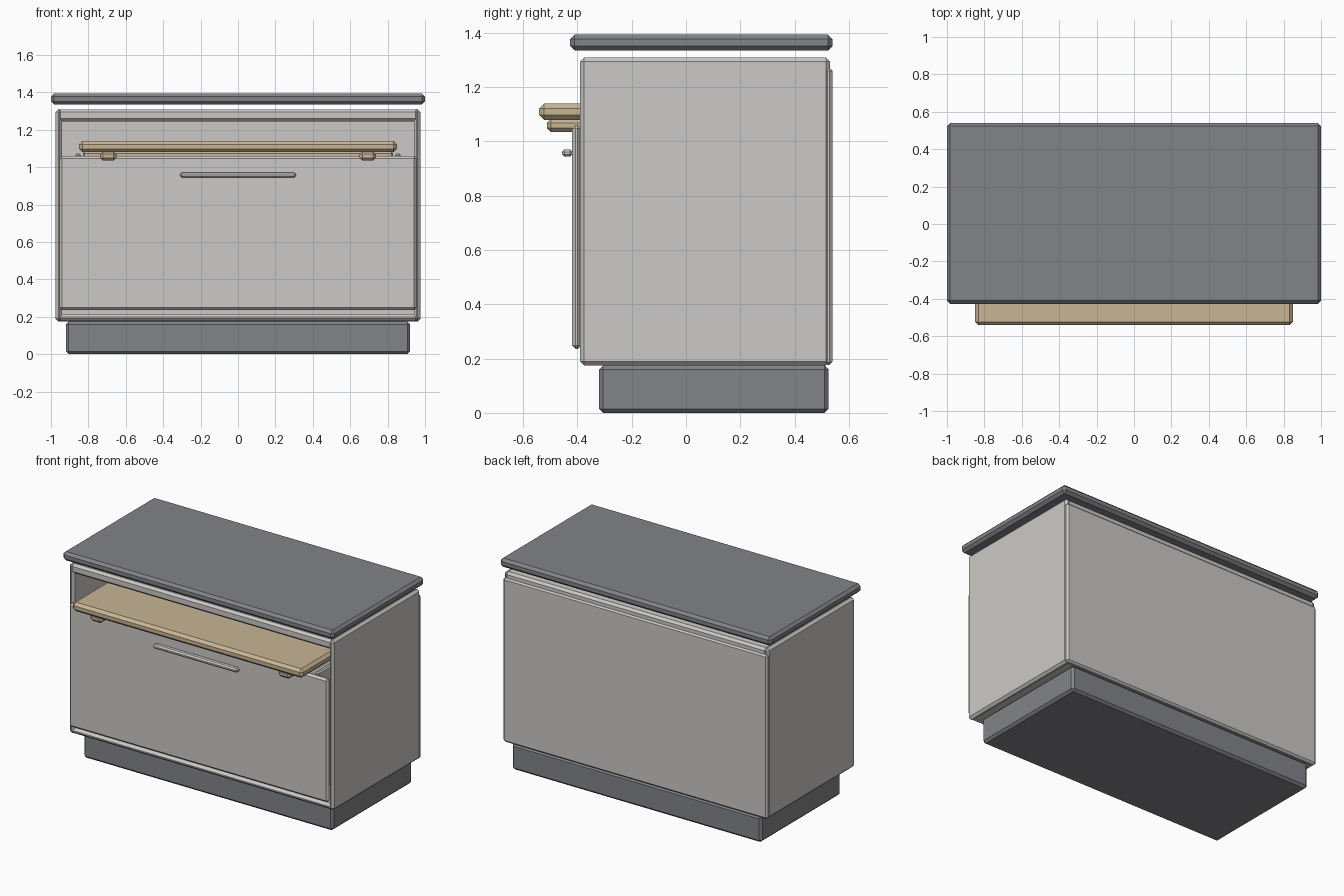
import bpy, bmesh

if "Cube" in bpy.data.objects:
    bpy.data.objects.remove(bpy.data.objects["Cube"])


def material(name, rgb):
    m = bpy.data.materials.new(name)
    m.diffuse_color = (*rgb, 1)
    m.use_nodes = True
    m.node_tree.nodes["Principled BSDF"].inputs["Base Color"].default_value = m.diffuse_color
    return m


LIGHT = material("light_grey_panel", (0.60, 0.59, 0.57))
DARK = material("dark_grey_stone", (0.225, 0.23, 0.25))
WOOD = material("pale_wood", (0.58, 0.46, 0.30))


def box(name, mat, x, y, z, chamfer=0.015):
    """Chamfered box from (min, max) ranges on each axis."""
    bm = bmesh.new()
    bmesh.ops.create_cube(bm, size=1)
    for v in bm.verts:
        for i, (lo, hi) in enumerate((x, y, z)):
            v.co[i] = hi if v.co[i] > 0 else lo
    if chamfer:
        bmesh.ops.bevel(bm, geom=bm.edges[:], offset=chamfer, segments=1,
                        affect='EDGES', clamp_overlap=True)
    mesh = bpy.data.meshes.new(name)
    bm.to_mesh(mesh)
    bm.free()
    mesh.materials.append(mat)
    obj = bpy.data.objects.new(name, mesh)
    bpy.context.collection.objects.link(obj)
    return obj


def pair(name, mat, x, y, z, chamfer=0.015):
    """The same box on the right and the left."""
    box("right_" + name, mat, x, y, z, chamfer)
    box("left_" + name, mat, (-x[1], -x[0]), y, z, chamfer)


# Plinth and floating worktop
box("plinth", DARK, (-0.92, 0.92), (-0.32, 0.525), (0, 0.175))
box("worktop", DARK, (-1, 1), (-0.427, 0.54), (1.335, 1.394), 0.017)

# Carcass
pair("side_panel", LIGHT, (0.94, 0.975), (-0.39, 0.53), (0.175, 1.31))
box("top_panel", LIGHT, (-0.965, 0.965), (-0.387, 0.53), (1.245, 1.309))
box("bottom_panel", LIGHT, (-0.965, 0.965), (-0.387, 0.53), (0.177, 0.215))
box("back_panel", LIGHT, (-0.975, 0.975), (0.51, 0.54), (0.176, 1.272), 0.012)

# Drawer front with its bar handle
box("drawer_front", LIGHT, (-0.955, 0.955), (-0.42, -0.386), (0.236, 1.06), 0.013)
box("handle", LIGHT, (-0.31, 0.31), (-0.457, -0.418), (0.944, 0.971), 0.009)

# Drawer box behind the front
pair("drawer_side", LIGHT, (0.84, 0.87), (-0.39, 0.42), (0.27, 1.072), 0.008)
box("drawer_back", LIGHT, (-0.86, 0.86), (0.40, 0.43), (0.27, 1.06), 0.008)
box("drawer_floor", LIGHT, (-0.86, 0.86), (-0.39, 0.42), (0.27, 0.30), 0.008)

# Pull-out board with two runners and a rear cleat
box("pull_out_board", WOOD, (-0.85, 0.85), (-0.541, 0.36), (1.08, 1.14), 0.018)
pair("board_runner", WOOD, (0.65, 0.738), (-0.513, 0.30), (1.035, 1.084))
box("board_cleat", WOOD, (-0.83, 0.83), (0.26, 0.32), (1.04, 1.084), 0.01)
